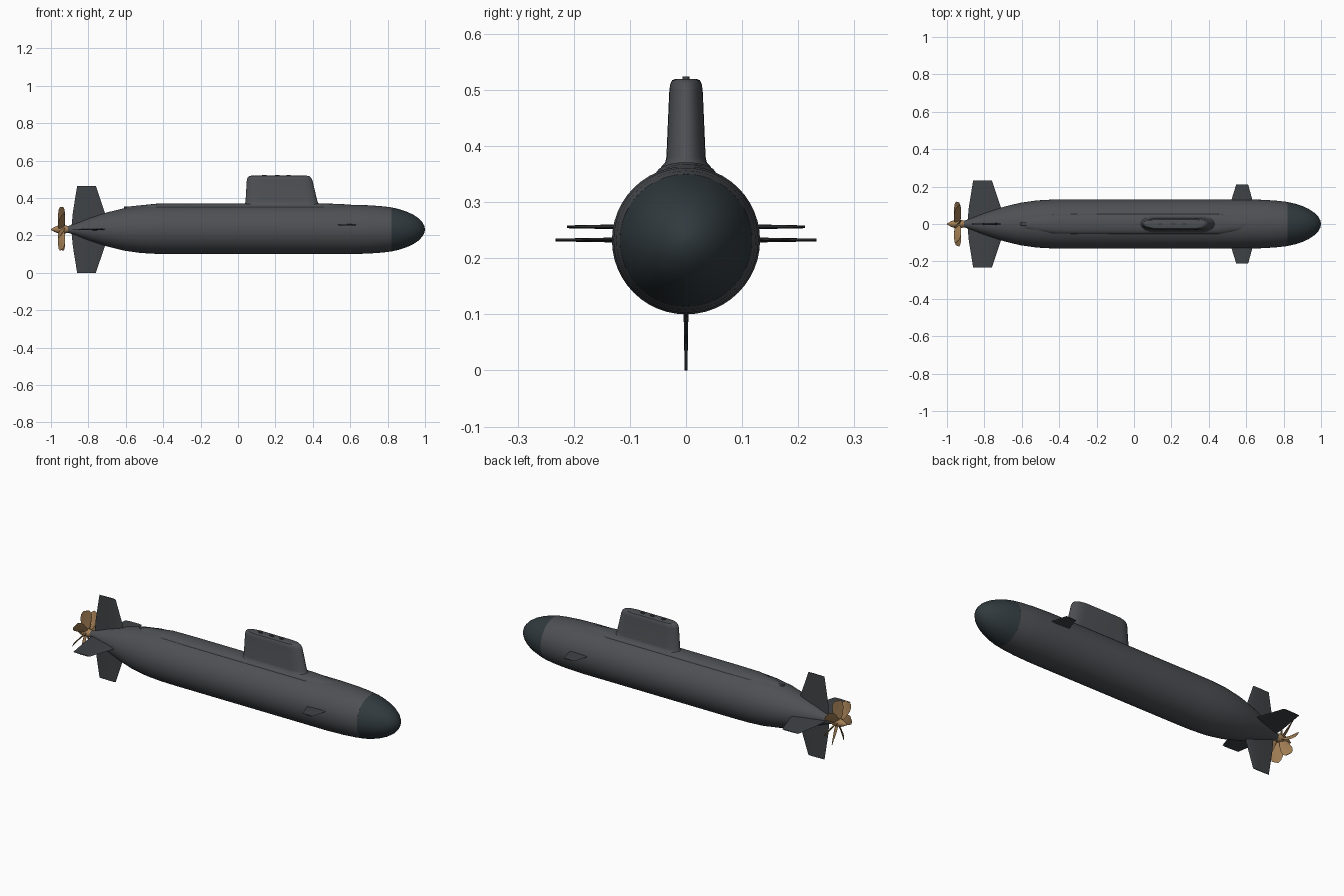
import bpy, bmesh
from math import sin, cos, pi, radians
from mathutils import Vector, Matrix

if "Cube" in bpy.data.objects:
    bpy.data.objects.remove(bpy.data.objects["Cube"])

AXIS = 0.232  # hull centreline height


def material(name, rgb):
    m = bpy.data.materials.new(name)
    m.diffuse_color = (*rgb, 1)
    m.use_nodes = True
    m.node_tree.nodes["Principled BSDF"].inputs["Base Color"].default_value = m.diffuse_color
    return m


HULL = material("hull_grey", (0.075, 0.08, 0.088))
FIN = material("fin_grey", (0.05, 0.055, 0.06))
NOSE = material("nose_dark", (0.03, 0.042, 0.048))
BRONZE = material("bronze", (0.36, 0.21, 0.09))


def loft(name, rings, mat, angle=35, copies=(Matrix(),)):
    """Skin a list of equal-length closed rings, capped, repeated by matrices."""
    bm = bmesh.new()
    for mx in copies:
        vs = [[bm.verts.new(mx @ Vector(p)) for p in r] for r in rings]
        n = len(rings[0])
        for a, b in zip(vs, vs[1:]):
            for i in range(n):
                j = (i + 1) % n
                bm.faces.new((a[i], a[j], b[j], b[i]))
        bm.faces.new(vs[0][::-1])
        bm.faces.new(vs[-1])
    bmesh.ops.recalc_face_normals(bm, faces=bm.faces)
    me = bpy.data.meshes.new(name)
    bm.to_mesh(me)
    bm.free()
    ob = bpy.data.objects.new(name, me)
    bpy.context.collection.objects.link(ob)
    me.materials.append(mat)
    bpy.ops.object.select_all(action='DESELECT')
    ob.select_set(True)
    bpy.context.view_layer.objects.active = ob
    bpy.ops.object.shade_smooth_by_angle(angle=radians(angle))
    return ob


def lathe(name, profile, mat, n=48):
    rings = [[(x, r * cos(2 * pi * i / n), AXIS + r * sin(2 * pi * i / n))
              for i in range(n)] for x, r in profile]
    return loft(name, rings, mat)


def foil(lead, trail, half):
    """Streamlined section as (x, thickness) pairs."""
    c = lead - trail
    up = [(0.04, 0.4), (0.15, 0.85), (0.35, 1), (0.7, 0.6)]
    pts = [(0, 0)] + up + [(1, 0)] + [(t, -h) for t, h in up[::-1]]
    return [(lead - t * c, h * half) for t, h in pts]


def stadium(x0, x1, w, z, nose=0.07, n=12):
    """Rounded-end plan outline, half width w, end length nose."""
    pts = []
    for i in range(n + 1):
        a = -pi / 2 + pi * i / n
        pts.append((x1 - nose + nose * cos(a), w * sin(a), z))
    for i in range(n + 1):
        a = pi / 2 + pi * i / n
        pts.append((x0 + nose + nose * cos(a), w * sin(a), z))
    return pts


# Pressure hull and sonar nose
lathe("hull", [(-0.915, 0.016), (-0.87, 0.03), (-0.8, 0.058), (-0.7, 0.091),
               (-0.61, 0.113), (-0.52, 0.126), (-0.43, 0.131), (-0.34, 0.132),
               (0.6, 0.132), (0.7, 0.129), (0.77, 0.124), (0.82, 0.118)], HULL)
lathe("nose_dome", [(0.82, 0.1178), (0.86, 0.109), (0.9, 0.096), (0.935, 0.08),
                    (0.965, 0.06), (0.985, 0.039), (0.996, 0.02), (1.0, 0.001)], NOSE)

# Low deck casing along the spine
casing = []
for x, w, top in [(-0.62, 0.02, 0.342), (-0.57, 0.035, 0.356), (-0.43, 0.054, 0.370),
                  (-0.3, 0.056, 0.371), (0.45, 0.056, 0.371), (0.55, 0.045, 0.368),
                  (0.68, 0.02, 0.358)]:
    base = top - 0.035
    casing.append([(x, w * cos(pi * i / 12), base + 0.035 * sin(pi * i / 12) ** 0.6
                    if 0 < i < 12 else base) for i in range(13)])
loft("deck_casing", casing, HULL)
loft("tail_fairing", [stadium(-0.61, -0.565, w, z, 0.02, 6)
                      for w, z in [(0.012, 0.335), (0.012, 0.35), (0.007, 0.354)]], HULL)

# Sail with base fillet and softened top edge
loft("sail", [stadium(0.03, 0.44, 0.045, 0.362), stadium(0.037, 0.43, 0.037, 0.371),
              stadium(0.04, 0.425, 0.035, 0.38), stadium(0.047, 0.398, 0.030, 0.495),
              stadium(0.051, 0.391, 0.0285, 0.509), stadium(0.06, 0.38, 0.025, 0.517),
              stadium(0.07, 0.37, 0.020, 0.519)], HULL)
loft("mast_caps", [stadium(-0.012, 0.012, 0.006, z, 0.006, 6) for z in (0.51, 0.524)],
     FIN, copies=[Matrix.Translation((x, 0, 0)) for x in (0.14, 0.21, 0.27)])

# Cruciform stern fins
stern = [[(x, t, s) for x, t in foil(lead, trail, h)] for s, lead, trail, h in
         [(0.015, -0.68, -0.89, 0.006), (0.09, -0.712, -0.883, 0.005),
          (0.2325, -0.76, -0.86, 0.0025)]]
loft("stern_fins", stern, FIN, copies=[
    Matrix.Translation((0, 0, 0.2325)) @ Matrix.Rotation(k * pi / 2, 4, 'X')
    for k in range(4)])

# Bow planes, mirrored left and right
plane = [[(x, s, 0.256 + t) for x, t in foil(lead, trail, h)] for s, lead, trail, h in
         [(0.11, 0.638, 0.515, 0.0045), (0.212, 0.61, 0.547, 0.0025)]]
loft("bow_planes", plane, FIN, copies=[Matrix(), Matrix.Scale(-1, 4, (0, 1, 0))])

# Seven-bladed propeller and hub
lathe("propeller_hub", [(-0.905, 0.017), (-0.925, 0.022), (-0.96, 0.021),
                        (-0.98, 0.014), (-1.0, 0.002)], BRONZE, 24)
blade = []
for r, chord, pitch, half in [(0.012, 0.034, 35, 0.005), (0.045, 0.05, 42, 0.004),
                              (0.08, 0.06, 50, 0.003), (0.105, 0.054, 55, 0.0025),
                              (0.12, 0.034, 58, 0.0015)]:
    a = radians(pitch)
    blade.append([(u * cos(a) - t * sin(a), u * sin(a) + t * cos(a), r)
                  for u, t in foil(chord / 2, -chord / 2, half)])
loft("propeller_blades", blade, BRONZE, copies=[
    Matrix.Translation((-0.943, 0, AXIS)) @ Matrix.Rotation(2 * pi * k / 7, 4, 'X')
    for k in range(7)])
